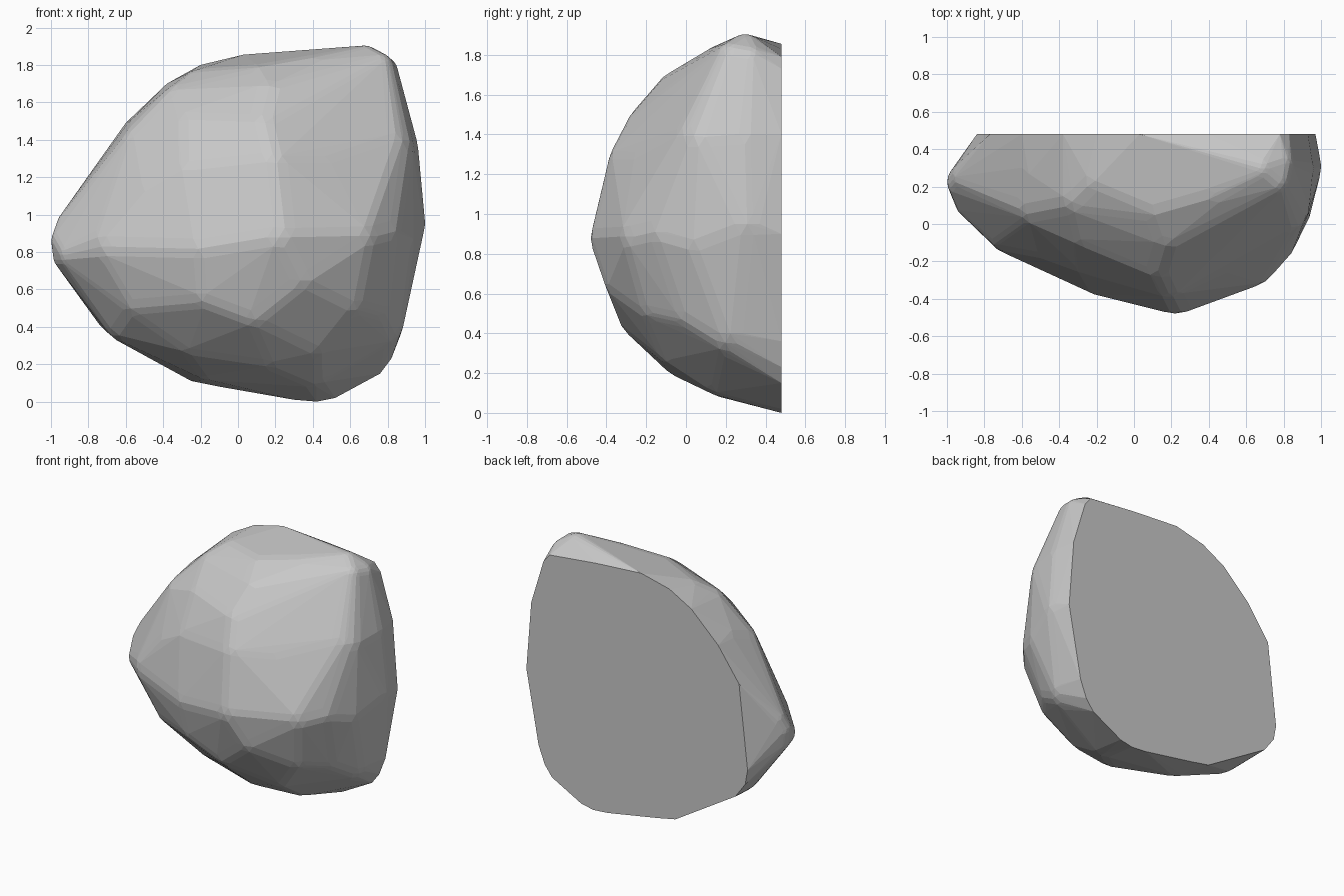
import bpy
import bmesh
from mathutils import Vector

# Remove the default object only
default = bpy.data.objects.get("Cube")
if default:
    bpy.data.objects.remove(default, do_unlink=True)

BACK = 0.48
CORE = Vector((0.1, BACK, 0.95))


def make_material(name, colour):
    material = bpy.data.materials.new(name)
    material.use_nodes = True
    material.diffuse_color = colour
    shader = material.node_tree.nodes["Principled BSDF"]
    shader.inputs["Base Color"].default_value = colour
    shader.inputs["Roughness"].default_value = 0.9
    return material


def add_knob(mesh, point, radius):
    """Rounded corner whose outer skin touches the given point."""
    tip = Vector(point)
    centre = tip - (tip - CORE).normalized() * radius
    made = bmesh.ops.create_icosphere(mesh, subdivisions=3, radius=radius)
    for vert in made["verts"]:
        vert.co += centre
        vert.co.y = min(vert.co.y, BACK)


# Flat back outline as x, z
back_outline = [
    (0.83, 1.73), (0.78, 1.79), (0.4, 1.83), (0.03, 1.855), (-0.2, 1.8),
    (-0.38, 1.7), (-0.6, 1.49), (-0.77, 1.25), (-0.84, 0.63), (-0.82, 0.52),
    (-0.74, 0.41), (-0.25, 0.11), (-0.1, 0.08), (0.3, 0.01), (0.42, 0),
    (0.52, 0.02), (0.76, 0.15), (0.82, 0.23), (0.87, 0.36), (0.97, 0.9), (0.93, 1.4),
]

# Tight outer corners: left tip, upper right peak
corner_knobs = [
    (-0.995, 0.2, 0.85), (-0.985, 0.2, 0.77), (-0.97, 0.23, 0.93), (-0.95, 0.09, 0.77),
    (0.73, 0.28, 1.885), (0.8, 0.22, 1.845), (0.82, 0.31, 1.83),
]

# Broad knobs around the sides
side_knobs = [
    (0.995, 0.26, 0.95), (0.93, 0.25, 1.45), (0.92, 0, 0.85), (0.84, 0.2, 0.33),
    (0.45, 0.15, 0.1), (-0.2, 0.2, 0.13), (-0.7, 0.15, 0.39), (-0.58, 0.25, 1.49),
    (-0.6, 0.05, 1.41), (-0.24, 0.2, 1.76), (-0.34, 0.1, 1.68), (0.15, 0.04, 1.785),
    (0.5, 0.15, 1.83), (0.9, 0.04, 1.43), (0.78, -0.02, 0.46),
]

# Knobs over the bulging front
front_knobs = [
    (0.25, -0.475, 0.86), (0.71, -0.3, 0.87), (0.83, -0.17, 0.9), (0.5, -0.25, 1.3),
    (0.1, -0.32, 0.43), (0.36, -0.4, 0.64), (-0.22, -0.37, 0.78), (-0.2, -0.31, 0.54),
    (-0.62, -0.06, 0.51), (-0.78, -0.08, 0.8), (0.2, -0.38, 1.3), (0.15, -0.27, 1.51),
    (0.2, -0.1, 1.7), (-0.3, -0.25, 1.25), (-0.3, -0.09, 1.53), (-0.55, -0.15, 1.1),
    (0.2, -0.08, 0.2), (-0.3, 0, 0.27), (0.64, -0.2, 0.5), (0.45, -0.1, 0.26),
]

# Wrap everything in one convex skin
rock = bmesh.new()
for x, z in back_outline:
    rock.verts.new((x, BACK, z))
for knobs, radius in ((corner_knobs, 0.1), (side_knobs, 0.2), (front_knobs, 0.2)):
    for knob in knobs:
        add_knob(rock, knob, radius)

skin = bmesh.new()
for vert in rock.verts:
    skin.verts.new(vert.co)
rock.free()
bmesh.ops.convex_hull(skin, input=skin.verts[:])
loose = [vert for vert in skin.verts if not vert.link_faces]
bmesh.ops.delete(skin, geom=loose, context="VERTS")
bmesh.ops.remove_doubles(skin, verts=skin.verts[:], dist=0.012)

# Merge the flat back into one face
bmesh.ops.dissolve_limit(skin, angle_limit=0.01, verts=skin.verts[:], edges=skin.edges[:])
bmesh.ops.recalc_face_normals(skin, faces=skin.faces[:])

mesh = bpy.data.meshes.new("boulder")
skin.to_mesh(mesh)
skin.free()
mesh.materials.append(make_material("stone grey", (0.58, 0.58, 0.58, 1)))
boulder = bpy.data.objects.new("boulder", mesh)
bpy.context.collection.objects.link(boulder)
